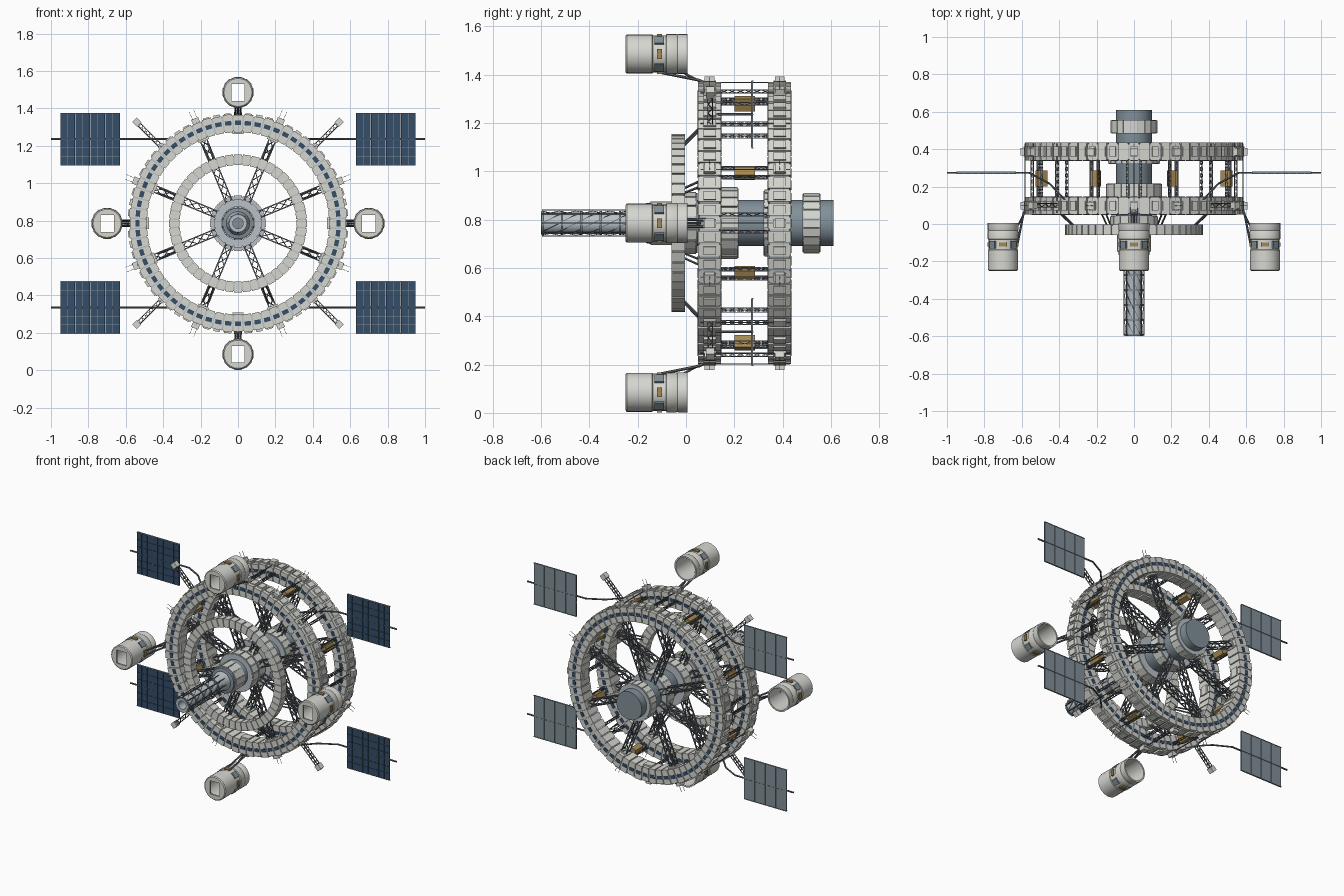
import bpy, bmesh
from math import cos, sin, pi, radians, tau
from mathutils import Vector as V

if "Cube" in bpy.data.objects:
    bpy.data.objects.remove(bpy.data.objects["Cube"])

CZ = 0.785
MATS = {}
for n, c in {"light": (.68, .68, .64), "steel": (.48, .53, .57), "slate": (.22, .28, .32),
             "navy": (.035, .075, .14), "gold": (.38, .25, .09), "truss": (.14, .16, .18)}.items():
    m = bpy.data.materials.new(n)
    m.diffuse_color = (*c, 1)
    m.use_nodes = True
    m.node_tree.nodes["Principled BSDF"].inputs["Base Color"].default_value = m.diffuse_color
    MATS[n] = m


def P(r, a, y):
    return V((r * cos(a), y, CZ + r * sin(a)))


def finish(name, bm, mat, smooth=False):
    bmesh.ops.recalc_face_normals(bm, faces=bm.faces)
    me = bpy.data.meshes.new(name)
    bm.to_mesh(me)
    bm.free()
    ob = bpy.data.objects.new(name, me)
    bpy.context.collection.objects.link(ob)
    me.materials.append(MATS[mat])
    if smooth:
        bpy.context.view_layer.objects.active = ob
        ob.select_set(True)
        bpy.ops.object.shade_smooth_by_angle(angle=radians(30))
        ob.select_set(False)
    return ob


def hexa(bm, pts):
    v = [bm.verts.new(p) for p in pts]
    for f in ((0, 1, 2, 3), (4, 5, 6, 7), (0, 1, 5, 4), (1, 2, 6, 5), (2, 3, 7, 6), (3, 0, 4, 7)):
        bm.faces.new([v[i] for i in f])


def arc_block(bm, a0, a1, r0, r1, y0, y1):
    hexa(bm, [P(r, a, y) for y in (y0, y1) for r, a in ((r0, a0), (r1, a0), (r1, a1), (r0, a1))])


def box(bm, c, ex, ey, ez):
    hexa(bm, [c + s * ex + t * ey + w * ez for w in (-1, 1)
              for s, t in ((-1, -1), (1, -1), (1, 1), (-1, 1))])


def radial_box(bm, r, a, y, dr, dt, dy):
    box(bm, P(r, a, y), V((cos(a), 0, sin(a))) * dr / 2, V((-sin(a), 0, cos(a))) * dt / 2, V((0, dy / 2, 0)))


def rod(bm, p, q, rad=.003, n=4):
    d = (q - p).normalized()
    u = d.orthogonal().normalized()
    w = d.cross(u)
    ring = [[bm.verts.new(c + rad * (cos(tau * i / n) * u + sin(tau * i / n) * w)) for i in range(n)] for c in (p, q)]
    for i in range(n):
        j = (i + 1) % n
        bm.faces.new((ring[0][i], ring[0][j], ring[1][j], ring[1][i]))
    bm.faces.new(ring[0])
    bm.faces.new(ring[1])


def truss(bm, p, q, u, w, bays, rad=.003):
    cs = [u + w, u - w, -u - w, w - u]
    for k in range(4):
        a, b = cs[k], cs[(k + 1) % 4]
        rod(bm, p + a, q + a, rad)
        for i in range(bays):
            s, e = p.lerp(q, i / bays), p.lerp(q, (i + 1) / bays)
            rod(bm, s + (a if i % 2 else b), e + (b if i % 2 else a), rad * .7)


def lathe(bm, prof, n=32, cx=0, cz=CZ, loop=False):
    rings = [[bm.verts.new((cx + r * cos(tau * i / n), y, cz + r * sin(tau * i / n))) for i in range(n)] for r, y in prof]
    pairs = list(zip(rings, rings[1:])) + ([(rings[-1], rings[0])] if loop else [])
    for A, B in pairs:
        for i in range(n):
            j = (i + 1) % n
            bm.faces.new((A[i], A[j], B[j], B[i]))
    if not loop:
        bm.faces.new(rings[0])
        bm.faces.new(rings[-1])
    return rings


def annulus(name, r0, r1, y0, y1, n, mat):
    bm = bmesh.new()
    lathe(bm, [(r0, y0), (r1, y0), (r1, y1), (r0, y1)], n, loop=True)
    finish(name, bm, mat, True)


SPOKES = [radians(22.5 + 45 * k) for k in range(8)]
DIAG = [radians(45 + 90 * k) for k in range(4)]
CARD = [radians(90 * k) for k in range(4)]
N = 64

# the two habitat rims, with wall segments, windows, clamps and spokes
for name, y0, y1 in (("front_rim", .05, .145), ("rear_rim", .34, .435)):
    yc = (y0 + y1) / 2
    annulus(name + "_core", .494, .576, y0 + .006, y1 - .006, 128, "steel")
    seg, win, cl, tr = (bmesh.new() for _ in range(4))
    for i in range(N):
        a, h = tau * i / N, tau / N * .43
        arc_block(seg, a - h, a + h, .487, .584 if i % 2 else .579, y0, y1)
        arc_block(seg, a - h * .7, a + h * .7, .57, .59, yc - .026, yc + .026)
        for ya, yb in ((y0 - .002, y0 + .003), (y1 - .003, y1 + .002)):
            arc_block(win, a - h * .75, a + h * .75, .526, .549, ya, yb)
    for a in SPOKES + CARD:
        radial_box(cl, .592, a, yc, .03, .04, .04)
        radial_box(cl, .484, a, yc, .014, .06, .05)
    for a in SPOKES:
        t = V((-sin(a), 0, cos(a)))
        truss(tr, P(.09, a, yc), P(.49, a, yc), t * .018, V((0, .018, 0)), 8, .0045)
        for s in (-.02, .02):
            rod(tr, P(.58, a + s, yc), P(.65, a + s, yc), .0012)
    finish(name + "_segments", seg, "light")
    finish(name + "_windows", win, "navy")
    finish(name + "_clamps", cl, "light")
    finish(name + "_spokes", tr, "truss")

# ties between the rims and gold equipment boxes
ties, gold = bmesh.new(), bmesh.new()
for a in SPOKES + DIAG + CARD:
    w = .02 if a in SPOKES else .036
    t = V((-sin(a), 0, cos(a)))
    for s in (-1, 1):
        o = P(.545, a, 0) + t * w * s
        truss(ties, o + V((0, .14, 0)), o + V((0, .345, 0)), t * .006, V((cos(a), 0, sin(a))) * .006, 6, .0025)
    rod(ties, P(.582, a, .06), P(.582, a, .43), .003)
for a in SPOKES:
    radial_box(gold, .535, a, .243, .055, .036, .085)
finish("rim_ties", ties, "truss")
finish("equipment_boxes", gold, "gold")

# small inner ring with braces
annulus("inner_ring_core", .318, .362, -.055, -.008, 96, "steel")
seg, br = bmesh.new(), bmesh.new()
for i in range(48):
    a, h = tau * i / 48, tau / 48 * .43
    arc_block(seg, a - h, a + h, .312, .369, -.06, -.004)
for a in SPOKES:
    for s in (-.03, .03):
        rod(br, P(.35, a + s, -.01), P(.46, a + s, .09), .005, 6)
finish("inner_ring_segments", seg, "light")
finish("inner_ring_braces", br, "truss")

# hub
bm = bmesh.new()
lathe(bm, [(.06, -.17), (.083, -.165), (.088, -.07), (.088, 0), (.095, .02), (.095, .61)], 48)
finish("hub_core", bm, "slate", True)
for k, (y0, y1, r, n) in enumerate(((-.15, -.05, .092, 12), (-.022, .045, .13, 16), (.06, .13, .12, 16),
                                    (.142, .217, .15, 20), (.32, .40, .14, 20), (.483, .557, .126, 20))):
    annulus(f"hub_collar_{k}", .05, r - .006, y0, y1, 48, "steel")
    bm = bmesh.new()
    for i in range(n):
        a, h = tau * i / n, tau / n * .44
        arc_block(bm, a - h, a + h, r - .02, r, y0 + .004, y1 - .004)
    finish(f"hub_collar_panels_{k}", bm, "light")

# front boom: hollow tube, bands and lattice
bm = bmesh.new()
lathe(bm, [(.028, -.6), (.044, -.6), (.044, -.25), (.065, -.16), (.028, -.16)], 32, loop=True)
finish("boom_tube", bm, "steel", True)
bm = bmesh.new()
for k in range(8):
    a = tau * k / 8
    rod(bm, P(.054, a, -.595), P(.054, a, -.17), .0028)
    for i in range(6):
        rod(bm, P(.05, a + i * pi / 4, -.595 + i * .07), P(.05, a + (i + 1) * pi / 4, -.525 + i * .07), .002)
finish("boom_lattice", bm, "truss")
for i in range(6):
    annulus(f"boom_band_{i}", .04, .05, -.598 + i * .08, -.588 + i * .08, 32, "slate")

# four hollow docking pods with a rectangular front port
for k, a in enumerate(CARD):
    c = P(.70, a, 0)
    bm = bmesh.new()
    n = 24
    prof = [(.075, -.25), (.081, -.245), (.081, -.14), (.077, -.137), (.077, -.083), (.083, -.08), (.083, -.04),
            (.081, -.036), (.083, -.032), (.083, .006), (.073, .006), (.073, -.24)]
    lo = []
    for yy in (-.25, -.24):
        lo.append([bm.verts.new((c.x + .036 * cos(tau * i / n) / max(abs(cos(tau * i / n)), abs(sin(tau * i / n))), yy,
                                 c.z + .045 * sin(tau * i / n) / max(abs(cos(tau * i / n)), abs(sin(tau * i / n)))))
                   for i in range(n)])
    R = lathe(bm, prof, n, c.x, c.z, loop=True)
    bmesh.ops.delete(bm, geom=[f for f in bm.faces if {R[0][0], R[-1][0]} <= set(f.verts) or
                               (any(v in R[0] for v in f.verts) and any(v in R[-1] for v in f.verts))], context='FACES_ONLY')
    for A, B in ((R[0], lo[0]), (lo[0], lo[1]), (lo[1], R[-1])):
        for i in range(n):
            j = (i + 1) % n
            bm.faces.new((A[i], A[j], B[j], B[i]))
    finish(f"pod_{k}", bm, "light", True)
    for mat, off in (("gold", 0), ("slate", pi / 4)):
        bm = bmesh.new()
        for i in range(4):
            b = off + i * pi / 2
            d, t = V((cos(b), 0, sin(b))), V((-sin(b), 0, cos(b)))
            box(bm, c + d * .078 + V((0, -.11, 0)), d * .005, t * .02, V((0, .01 if mat == "gold" else .02, 0)))
        finish(f"pod_{mat}_fittings_{k}", bm, mat)
    # pod arms
    bm = bmesh.new()
    t = V((-sin(a), 0, cos(a)))
    for s in (-.014, .014):
        rod(bm, P(.575, a, .09) + t * s, P(.592, a, .05) + t * s, .007, 6)
        rod(bm, P(.592, a, .05) + t * s, P(.626, a, -.12) + t * s, .006, 6)
    rod(bm, P(.585, a, .06), P(.622, a, -.01), .005, 6)
    finish(f"pod_arm_{k}", bm, "truss")

# diagonal sensor masts
mast, head = bmesh.new(), bmesh.new()
for a in DIAG:
    truss(mast, P(.58, a, .1), P(.76, a, .1), V((-sin(a), 0, cos(a))) * .01, V((0, .01, 0)), 7, .0025)
    radial_box(head, .765, a, .1, .035, .035, .035)
finish("sensor_masts", mast, "truss")
finish("sensor_heads", head, "light")

# solar wings
back, cells, arms, frame = (bmesh.new() for _ in range(4))
for sx in (-1, 1):
    for zc in (CZ + .45, CZ - .45):
        pts = [V((sx * x, y, zc)) for x, y in ((.37, .13), (.45, .215), (.56, .274), (1.0, .274))]
        for p, q in zip(pts, pts[1:]):
            rod(arms, p, q, .0055, 6)
        for i in range(4):
            box(back, V((sx * (.67 + i * .08), .275, zc)), V((.0385, 0, 0)), V((0, .003, 0)), V((0, 0, .14)))
        for i in range(8):
            for j in range(6):
                box(cells, V((sx * (.65 + i * .04), .271, zc - .115 + j * .046)),
                    V((.0185, 0, 0)), V((0, .0025, 0)), V((0, 0, .0222)))
        for z in (-.139, .139):
            box(frame, V((sx * .79, .275, zc + z)), V((.16, 0, 0)), V((0, .005, 0)), V((0, 0, .002)))
finish("solar_panel_backs", back, "slate")
finish("solar_cells", cells, "navy")
finish("solar_masts", arms, "truss")
finish("solar_frames", frame, "slate")
